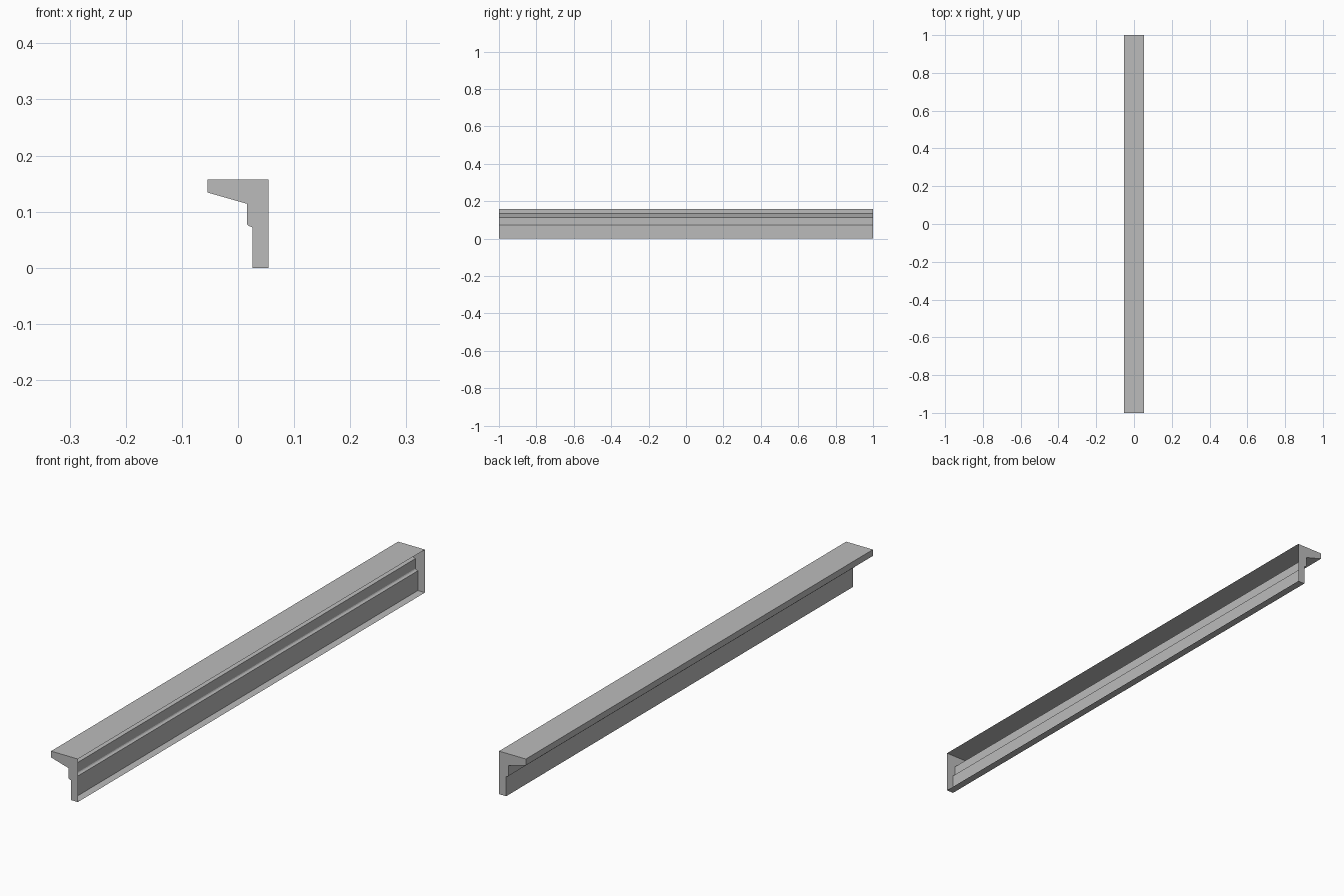
import bpy
import bmesh

cube = bpy.data.objects.get("Cube")
if cube:
    bpy.data.objects.remove(cube, do_unlink=True)

# Plain grey finish
grey = bpy.data.materials.new("plain grey")
grey.use_nodes = True
colour = (0.5, 0.5, 0.5, 1)
grey.diffuse_color = colour
grey.node_tree.nodes["Principled BSDF"].inputs["Base Color"].default_value = colour

# Cornice cross-section (x, z), from the top wall edge round to the bottom wall edge
HALF_LENGTH = 1.0
profile = [
    (0.054, 0.157), (-0.054, 0.157), (-0.054, 0.134), (0.016, 0.114),
    (0.016, 0.078), (0.018, 0.075), (0.0255, 0.072), (0.0255, 0), (0.054, 0),
]

bm = bmesh.new()
front = [bm.verts.new((x, -HALF_LENGTH, z)) for x, z in profile]
back = [bm.verts.new((x, HALF_LENGTH, z)) for x, z in profile]

# Long moulded faces; the wall side stays open
for i in range(len(profile) - 1):
    bm.faces.new((front[i], front[i + 1], back[i + 1], back[i]))

# End caps
bm.faces.new(front[::-1])
bm.faces.new(back)
bmesh.ops.recalc_face_normals(bm, faces=bm.faces)

# Make the top face point up, so the whole open shell faces outward
bm.normal_update()
top = max(bm.faces, key=lambda f: f.calc_center_median().z)
if top.normal.z < 0:
    bmesh.ops.reverse_faces(bm, faces=bm.faces)

mesh = bpy.data.meshes.new("cornice")
bm.to_mesh(mesh)
bm.free()
mesh.materials.append(grey)
cornice = bpy.data.objects.new("cornice", mesh)
bpy.context.collection.objects.link(cornice)
